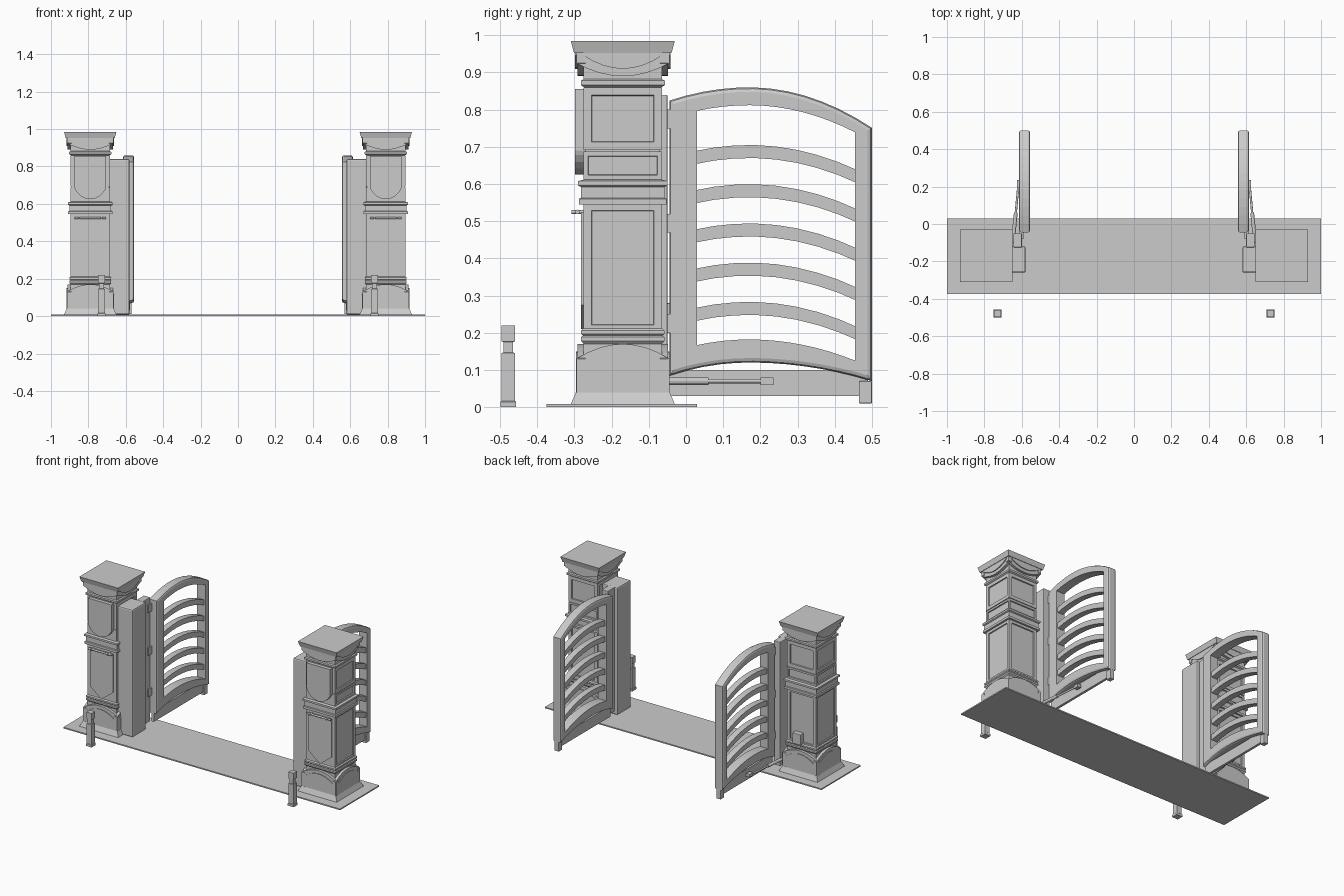
import bpy, bmesh, math
from mathutils import Matrix, Vector

old = bpy.data.objects.get("Cube")
if old:
    bpy.data.objects.remove(old, do_unlink=True)

stone = bpy.data.materials.new("light_grey")
stone.use_nodes = True
GREY = (0.6, 0.6, 0.6, 1)
stone.diffuse_color = GREY
stone.node_tree.nodes["Principled BSDF"].inputs["Base Color"].default_value = GREY

PX, PY = 0.79, -0.17      # pillar centre
HALF = 0.105              # pillar half width


def finish(name, bm, s=1):
    """Mirror to side s, fix normals and link."""
    bmesh.ops.transform(bm, matrix=Matrix.Diagonal((s, 1, 1, 1)), verts=bm.verts)
    bmesh.ops.recalc_face_normals(bm, faces=bm.faces)
    me = bpy.data.meshes.new(name)
    bm.to_mesh(me)
    bm.free()
    me.materials.append(stone)
    ob = bpy.data.objects.new(name, me)
    bpy.context.collection.objects.link(ob)
    return ob


def box(name, lo, hi, s=1, bevel=0):
    bm = bmesh.new()
    lo, hi = Vector(lo), Vector(hi)
    m = Matrix.Translation((lo + hi) / 2) @ Matrix.Diagonal((*(hi - lo), 1))
    bmesh.ops.create_cube(bm, size=1, matrix=m)
    if bevel:
        bmesh.ops.bevel(bm, geom=bm.edges[:], offset=bevel, segments=2, affect='EDGES', profile=0.5)
    return finish(name, bm, s)


def loft(name, cx, cy, profile, s=1):
    """Square column through (half width, z) pairs."""
    bm = bmesh.new()
    rings = [[bm.verts.new((cx + h * a, cy + h * b, z))
              for a, b in ((-1, -1), (1, -1), (1, 1), (-1, 1))] for h, z in profile]
    for r, q in zip(rings, rings[1:]):
        for i in range(4):
            j = (i + 1) % 4
            bm.faces.new((r[i], r[j], q[j], q[i]))
    bm.faces.new(rings[0])
    bm.faces.new(rings[-1])
    return finish(name, bm, s)


def plate(name, pts, near, far, turn=0, s=1):
    """Outline in (x, z) around the pillar axis, spanning two distances outward."""
    bm = bmesh.new()
    f = bm.faces.new([bm.verts.new((x, -near, z)) for x, z in pts])
    ext = bmesh.ops.extrude_face_region(bm, geom=[f])["geom"]
    moved = [v for v in ext if isinstance(v, bmesh.types.BMVert)]
    bmesh.ops.translate(bm, verts=moved, vec=(0, near - far, 0))
    m = Matrix.Translation((PX, PY, 0)) @ Matrix.Rotation(turn * math.pi / 2, 4, 'Z')
    bmesh.ops.transform(bm, matrix=m, verts=bm.verts)
    return finish(name, bm, s)


def panel_block(name, z0, z1, margin, s):
    """Pillar block with recessed panels on the sides and back."""
    bm = bmesh.new()
    m = Matrix.Translation((PX, PY, (z0 + z1) / 2)) @ Matrix.Diagonal((2 * HALF, 2 * HALF, z1 - z0, 1))
    bmesh.ops.create_cube(bm, size=1, matrix=m)
    bm.normal_update()
    sides = [f for f in bm.faces if abs(f.normal.z) < 0.5 and f.normal.y > -0.5]
    bmesh.ops.inset_individual(bm, faces=sides, thickness=margin, depth=0)
    bmesh.ops.inset_individual(bm, faces=sides, thickness=0.002, depth=-0.007)
    return finish(name, bm, s)


def arch(half, spring, rise, n=8):
    pts = [(-half + 2 * half * i / n) for i in range(n + 1)]
    return [(x, spring + rise * (1 - (x / half) ** 2)) for x in pts]


def shield(half, top, shoulder, tip, n=5):
    right = [(half * math.cos(t * math.pi / 2 / n),
              shoulder + (tip - shoulder) * math.sin(t * math.pi / 2 / n) ** 1.4) for t in range(n)]
    return [(half, top)] + right + [(0, tip)] + [(-x, z) for x, z in reversed(right)] + [(-half, top)]


def bow(y, right=0.8):
    """Drop of the gate arcs away from their crown."""
    d = y - 0.17
    return -(right if d > 0 else 0.77) * d * d


def span(a, b, n=12):
    return [a + (b - a) * i / n for i in range(n + 1)]


def gate_frame(s):
    outer = [(y, 0.86 + bow(y, 1.0)) for y in span(-0.045, 0.5)]
    outer += [(y, 0.12 + bow(y, 0.46)) for y in span(0.5, -0.045)]
    inner = [(y, 0.812 + bow(y, 0.9)) for y in span(0.03, 0.455)]
    inner += [(y, 0.182 + bow(y, 0.7)) for y in span(0.455, 0.03)]
    bm = bmesh.new()
    rows = [[bm.verts.new((x, y, z)) for y, z in loop]
            for loop, x in ((outer, 0.555), (outer, 0.615), (inner, 0.615), (inner, 0.555))]
    n = len(outer)
    for k in range(4):
        r, q = rows[k], rows[(k + 1) % 4]
        for i in range(n):
            j = (i + 1) % n
            bm.faces.new((r[i], r[j], q[j], q[i]))
    rims = [e for e in bm.edges for r in rows[:2] if all(v in r for v in e.verts)]
    bmesh.ops.bevel(bm, geom=rims, offset=0.012, segments=2, affect='EDGES', profile=0.5)
    return finish("gate_frame", bm, s)


def slat(top, s):
    bm = bmesh.new()
    ys = span(0.02, 0.465, 8)
    rows = [[bm.verts.new((x, y, top + bow(y) - drop)) for y in ys]
            for x, drop in ((0.565, 0), (0.605, 0), (0.605, 0.035), (0.565, 0.035))]
    for k in range(4):
        r, q = rows[k], rows[(k + 1) % 4]
        for i in range(len(ys) - 1):
            bm.faces.new((r[i], r[i + 1], q[i + 1], q[i]))
    for end in (0, -1):
        bm.faces.new([r[end] for r in rows])
    return finish("gate_slat", bm, s)


def rod(name, a, b, r, s):
    a, b = Vector(a), Vector(b)
    bm = bmesh.new()
    m = Matrix.Translation((a + b) / 2) @ (b - a).to_track_quat('Z', 'Y').to_matrix().to_4x4()
    bmesh.ops.create_cone(bm, cap_ends=True, segments=12, radius1=r, radius2=r,
                          depth=(b - a).length, matrix=m)
    return finish(name, bm, s)


box("ground_slab", (-1, -0.375, 0), (1, 0.03, 0.008))

for s in (1, -1):
    # Pillar base with arched faces
    loft("pillar_plinth", PX, PY, [(0.14, 0.008), (0.126, 0.04)], s)
    loft("pillar_base_core", PX, PY, [(HALF, 0.03), (HALF, 0.18)], s)
    foot = [(0.125, 0.035), (-0.125, 0.035)] + arch(0.125, 0.13, 0.04)
    inlay = [(0.1, 0.04), (-0.1, 0.04)] + arch(0.1, 0.113, 0.037)
    crown = [(0.125, 0.955), (-0.125, 0.955)] + arch(0.125, 0.925, -0.035)
    crown_trim = [(0.105, 0.955), (-0.105, 0.955)] + arch(0.105, 0.945, -0.035)
    for turn in range(4):
        plate("base_arch", foot, 0.1, 0.122, turn, s)
        plate("base_arch_panel", inlay, 0.12, 0.126, turn, s)
        plate("capital_arch", crown, 0.1, 0.122, turn, s)
        plate("capital_arch_panel", crown_trim, 0.12, 0.128, turn, s)

    # Shaft, mouldings and upper blocks
    loft("lower_moulding", PX, PY, [(HALF, 0.17), (0.112, 0.178), (0.112, 0.188), (0.107, 0.192),
                                    (0.112, 0.197), (0.112, 0.206), (HALF, 0.212)], s)
    panel_block("pillar_shaft", 0.2, 0.55, 0.03, s)
    loft("middle_moulding", PX, PY, [(0.118, 0.545), (0.118, 0.56), (0.112, 0.563), (0.112, 0.592),
                                     (0.12, 0.596), (0.12, 0.608), (0.1, 0.613)], s)
    panel_block("middle_block", 0.612, 0.687, 0.017, s)
    loft("block_joint", PX, PY, [(0.1, 0.68), (0.1, 0.7)], s)
    panel_block("upper_block", 0.692, 0.86, 0.03, s)
    loft("neck_moulding", PX, PY, [(0.1, 0.858), (0.113, 0.866), (0.113, 0.878), (HALF, 0.882),
                                   (HALF, 0.955)], s)
    loft("pillar_cap", PX, PY, [(0.131, 0.952), (0.14, 0.985)], s)

    # Front ornaments
    plate("upper_shield", shield(0.085, 0.855, 0.69, 0.625), 0.1, 0.128, 0, s)
    plate("banner", [(0.083, 0.525), (0.083, 0.275), (0, 0.21), (-0.083, 0.275), (-0.083, 0.525)],
          0.1, 0.112, 0, s)
    rod("banner_rod", (PX - 0.085, PY - 0.122, 0.525), (PX + 0.085, PY - 0.122, 0.525), 0.006, s)
    for dx in (-0.06, 0.06):
        rod("rod_bracket", (PX + dx, PY - 0.1, 0.525), (PX + dx, PY - 0.138, 0.525), 0.005, s)

    # Buttress and hinge post on the inner side
    box("buttress", (0.58, -0.26, 0.008), (0.69, -0.12, 0.84), s, 0.008)
    box("hinge_post", (0.6, -0.125, 0.03), (0.645, -0.05, 0.84), s, 0.003)
    for z in (0.2, 0.47, 0.75):
        box("hinge", (0.592, -0.08, z), (0.612, -0.025, z + 0.05), s)

    # Gate leaf
    gate_frame(s)
    for i in range(5):
        slat(0.705 - 0.1055 * i, s)
    box("gate_kick_plate", (0.577, -0.045, 0.03), (0.593, 0.49, 0.1), s)
    box("drop_bolt", (0.57, 0.465, 0.01), (0.6, 0.5, 0.07), s, 0.002)

    # Opener arm
    rod("opener_body", (0.648, -0.1, 0.07), (0.632, 0.06, 0.07), 0.01, s)
    rod("opener_rod", (0.632, 0.06, 0.07), (0.617, 0.22, 0.07), 0.006, s)
    box("opener_bracket", (0.6, 0.2, 0.06), (0.625, 0.235, 0.08), s)

    # Small front bollard
    loft("bollard", 0.73, -0.478, [(0.021, 0), (0.021, 0.014), (0.018, 0.017), (0.018, 0.145),
                                   (0.013, 0.147), (0.013, 0.175), (0.018, 0.177), (0.018, 0.22)], s)

# Control box on the rear of one pillar
box("control_box", (-0.8, -0.08, 0.21), (-0.74, -0.04, 0.28), 1, 0.003)
